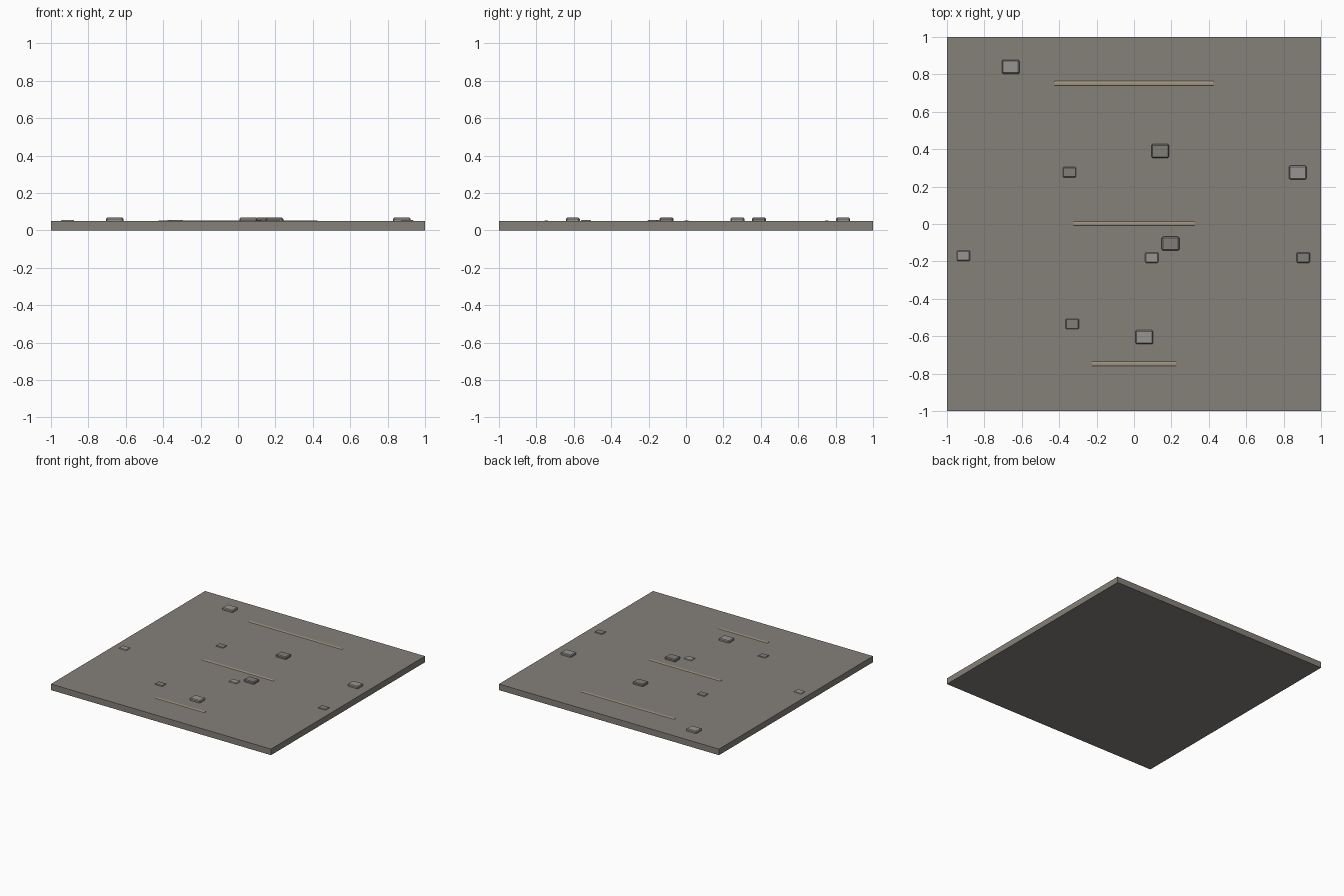
import bpy, math

if "Cube" in bpy.data.objects:
    bpy.data.objects.remove(bpy.data.objects["Cube"])


def material(name, rgb):
    m = bpy.data.materials.new(name)
    m.diffuse_color = (*rgb, 1)
    m.use_nodes = True
    m.node_tree.nodes["Principled BSDF"].inputs["Base Color"].default_value = m.diffuse_color
    return m


base_mat = material("earth_grey", (0.235, 0.22, 0.195))
light_mat = material("light_stone", (0.31, 0.30, 0.28))
dark_mat = material("dark_stone", (0.22, 0.21, 0.19))
groove_mat = material("pale_tan", (0.37, 0.31, 0.23))


def box(name, x, y, z0, z1, sx, sy, mat, bevel=0):
    bpy.ops.mesh.primitive_cube_add(size=1, location=(x, y, (z0 + z1) / 2))
    o = bpy.context.object
    o.name = name
    o.scale = (sx, sy, z1 - z0)
    bpy.ops.object.transform_apply(location=False, rotation=False, scale=True)
    o.data.materials.append(mat)
    if bevel:
        b = o.modifiers.new("worn_edges", "BEVEL")
        b.width = bevel
        b.segments = 1
    return o


# Flat ground slab
box("ground_slab", 0, 0, 0, 0.05, 2, 2, base_mat)

# Larger stones standing clear of the slab
for x, y, mat in [(-0.66, 0.84, light_mat), (0.14, 0.39, dark_mat),
                  (0.875, 0.275, light_mat), (0.195, -0.105, dark_mat),
                  (0.055, -0.605, light_mat)]:
    box("large_stone", x, y, 0.04, 0.068, 0.094, 0.074, mat, 0.006)

# Smaller stones almost flush with the slab
for x, y, mat in [(-0.345, 0.277, dark_mat), (-0.912, -0.17, light_mat),
                  (0.095, -0.18, light_mat), (0.905, -0.18, dark_mat),
                  (-0.33, -0.535, dark_mat)]:
    box("small_stone", x, y, 0.035, 0.055, 0.07, 0.055, mat, 0.004)

# Shallow half-buried ridges across the slab
for y, length in [(0.752, 0.85), (0.003, 0.645), (-0.747, 0.45)]:
    bpy.ops.mesh.primitive_cylinder_add(vertices=8, radius=0.012, depth=length,
                                        location=(0, y, 0.0495),
                                        rotation=(0, math.pi / 2, 0))
    ridge = bpy.context.object
    ridge.name = "ridge_strip"
    ridge.scale = (0.35, 1, 1)
    ridge.data.materials.append(groove_mat)
